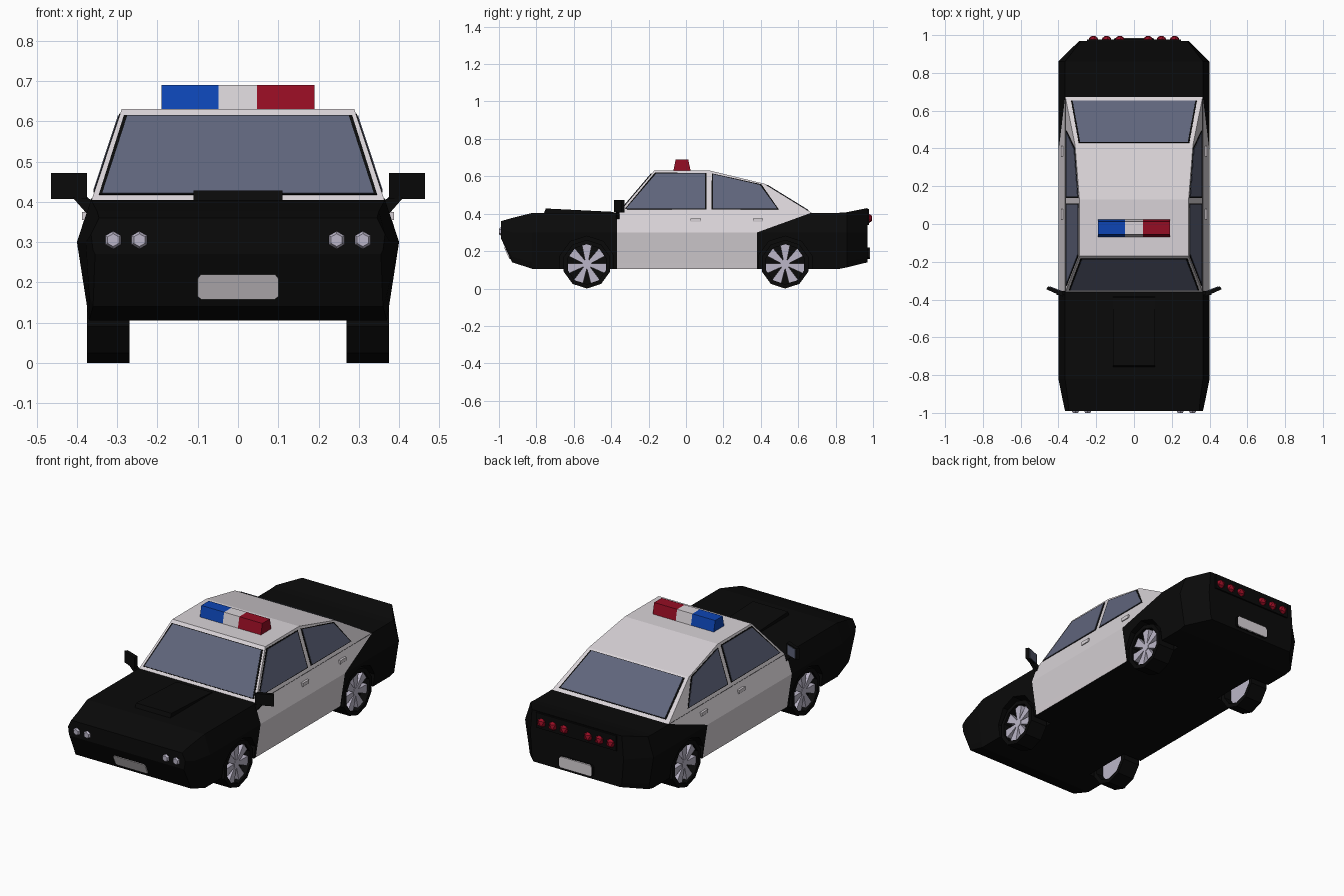
import bpy, bmesh, math
from mathutils import Vector, Matrix

if "Cube" in bpy.data.objects:
    bpy.data.objects.remove(bpy.data.objects["Cube"])


def material(name, rgb):
    m = bpy.data.materials.new(name)
    m.diffuse_color = (*rgb, 1)
    m.use_nodes = True
    m.node_tree.nodes["Principled BSDF"].inputs["Base Color"].default_value = m.diffuse_color
    return m


BLACK = material("black paint", (0.003, 0.003, 0.003))
WHITE = material("white paint", (0.69, 0.65, 0.68))
GLASS = material("tinted glass", (0.115, 0.13, 0.2))
METAL = material("pale metal", (0.5, 0.47, 0.58))
RED = material("red lamp", (0.3, 0.004, 0.017))
BLUE = material("blue lamp", (0.004, 0.06, 0.46))


def finish(name, bm, *mats):
    bmesh.ops.recalc_face_normals(bm, faces=bm.faces)
    me = bpy.data.meshes.new(name)
    bm.to_mesh(me)
    bm.free()
    for m in mats:
        me.materials.append(m)
    ob = bpy.data.objects.new(name, me)
    bpy.context.collection.objects.link(ob)
    return ob


def slab(name, pts, offset, mat, shape=None):
    """Polygon pushed along an offset; shape may then move each vertex."""
    bm = bmesh.new()
    face = bm.faces.new([bm.verts.new(p) for p in pts])
    ext = bmesh.ops.extrude_face_region(bm, geom=[face], use_keep_orig=True)
    for v in ext["geom"]:
        if isinstance(v, bmesh.types.BMVert):
            v.co += Vector(offset)
    if shape:
        for v in bm.verts:
            shape(v)
    return finish(name, bm, mat)


def box(name, lo, hi, mat):
    (x0, y0, z0), (x1, y1, z1) = lo, hi
    return slab(name, [(x0, y0, z0), (x1, y0, z0), (x1, y1, z0), (x0, y1, z0)],
                (0, 0, z1 - z0), mat)


def disc(x, y, z, r, n):
    return [(x, y + r * math.sin(2 * math.pi * i / n), z - r * math.cos(2 * math.pi * i / n))
            for i in range(n)]


# Lower body: stations (y, four heights, four half widths) lofted front to back
Z, W = (0.105, 0.14, 0.30, 0.405), (0.37, 0.375, 0.40, 0.365)
stations = [
    (-0.99, (0.27, 0.28, 0.32, 0.36), (0.355, 0.36, 0.365, 0.345)),
    (-0.93, (0.14, 0.17, 0.30, 0.377), (0.36, 0.37, 0.378, 0.35)),
    (-0.82, Z, W), (-0.37, Z, W), (0.38, Z, W), (0.67, Z, W), (0.82, Z, W),
    (0.86, (0.113, 0.145, 0.30, 0.408), W),
    (0.97, (0.14, 0.165, 0.30, 0.43), (0.27, 0.28, 0.29, 0.28)),
]
bm = bmesh.new()
rings = []
for y, zs, ws in stations:
    half = list(zip(ws, zs))
    ring = half + [(-x, z) for x, z in reversed(half)]
    rings.append([bm.verts.new((x, y, z)) for x, z in ring])
for s, (a, b) in enumerate(zip(rings, rings[1:])):
    for i in range(8):
        j = (i + 1) % 8
        if stations[s][0] == 0.38 and i in (2, 4):  # slanted paint edge
            tris = [(a[2], a[3], b[3]), (a[2], b[3], b[2])] if i == 2 else \
                   [(a[5], a[4], b[4]), (a[5], b[4], b[5])]
            for t in tris:
                bm.faces.new(t)
        else:
            bm.faces.new((a[i], a[j], b[j], b[i]))
bm.faces.new(rings[0])
bm.faces.new(rings[-1])
bmesh.ops.recalc_face_normals(bm, faces=bm.faces)
for f in bm.faces:  # white doors between the wheels
    c = f.calc_center_median()
    door = -0.37 < c.y < 0.38 or (0.38 < c.y < 0.67 and c.z > 0.35)
    f.material_index = int(door and abs(f.normal.x) > 0.5)
body = finish("body", bm, BLACK, WHITE)

# Wheels and wheel arches
for s, side in ((-1, "left"), (1, "right")):
    for y, end in ((-0.53, "front"), (0.53, "rear")):
        tag = f"{end}_{side}"
        cutter = slab("arch_cutter_" + tag, disc(s * 0.255, y, 0.13, 0.15, 10),
                      (s * 0.2, 0, 0), BLACK)
        cutter.hide_render = True
        cutter.hide_viewport = False
        cutter.display_type = 'WIRE'
        mod = body.modifiers.new("arch_" + tag, 'BOOLEAN')
        mod.operation, mod.solver, mod.object = 'DIFFERENCE', 'EXACT', cutter

        bm = bmesh.new()
        vs = [bm.verts.new((s * x, y, 0.13 - r)) for x, r in
              ((0.27, 0.107), (0.27, 0.13), (0.375, 0.13), (0.375, 0.107))]
        es = [bm.edges.new((vs[i], vs[(i + 1) % 4])) for i in range(4)]
        bmesh.ops.spin(bm, geom=vs + es, cent=(0, y, 0.13), axis=(1, 0, 0),
                       angle=2 * math.pi, steps=10, use_merge=True)
        bmesh.ops.remove_doubles(bm, verts=bm.verts, dist=1e-5)
        finish("tyre_" + tag, bm, BLACK)
        slab("wheel_back_" + tag, disc(s * 0.325, y, 0.13, 0.108, 10), (s * 0.006, 0, 0), BLACK)
        slab("wheel_inner_" + tag, disc(s * 0.315, y, 0.13, 0.108, 10), (s * 0.009, 0, 0), METAL)
        slab("hub_" + tag, disc(s * 0.33, y, 0.13, 0.025, 7), (s * 0.035, 0, 0), METAL)
        for k in range(7):
            a = 2 * math.pi * k / 7
            pts = [(s * 0.335, y + r * math.sin(a) + w * math.cos(a),
                    0.13 + r * math.cos(a) - w * math.sin(a))
                   for r, w in ((0.012, -0.008), (0.107, -0.027), (0.107, 0.027), (0.012, 0.008))]
            slab(f"spoke_{tag}_{k}", pts, (s * 0.027, 0, 0), METAL)


# Cabin: side profile pushed across, leaning in with height
def cab_x(z):
    return 0.365 - (z - 0.40) * 0.33


def lean(v):
    v.co.x *= cab_x(v.co.z)


profile = [(-0.365, 0.40), (-0.17, 0.63), (0.13, 0.63), (0.42, 0.56), (0.68, 0.40)]
slab("cabin", [(-1, y, z) for y, z in profile], (2, 0, 0), WHITE, lean)


# Windows: glass plate over a slightly larger dark seal
def window(name, pts, normal):
    n = Vector(normal).normalized()
    pts = [Vector(p) for p in pts]
    mid = sum(pts, Vector()) / len(pts)
    grown = [p + (p - mid).normalized() * 0.009 for p in pts]
    slab(name + "_seal", [p - n * 0.003 for p in grown], n * 0.005, BLACK)
    slab(name + "_glass", [p - n * 0.003 for p in pts], n * 0.007, GLASS)


def front_y(z):
    return -0.365 + (z - 0.40) * 0.195 / 0.23


def back_y(z):
    return 0.68 - (z - 0.40) * 0.26 / 0.16


window("windscreen", [(x, front_y(z), z) for x, z in
                      ((-0.337, 0.42), (0.337, 0.42), (0.275, 0.612), (-0.275, 0.612))],
       (0, -0.23, 0.195))
window("rear_window", [(x, back_y(z), z) for x, z in
                       ((-0.325, 0.418), (0.325, 0.418), (0.285, 0.552), (-0.285, 0.552))],
       (0, 0.16, 0.26))
side_panes = {
    "front": [(-0.32, 0.427), (-0.16, 0.613), (0.102, 0.613), (0.102, 0.427)],
    "rear": [(0.145, 0.427), (0.145, 0.61), (0.395, 0.553), (0.487, 0.427)],
}
for s, side in ((-1, "left"), (1, "right")):
    for end, pane in side_panes.items():
        window(f"{end}_{side}_window", [(s * cab_x(z), y, z) for y, z in pane], (s, 0, 0.33))
    # Door handles
    for end, y in (("front", 0.025), ("rear", 0.357)):
        box(f"{end}_{side}_handle", (s * 0.365, y, 0.355), (s * 0.387, y + 0.055, 0.375), WHITE)
    # Door mirrors: arm, swept housing and its glass
    slab(f"{side}_mirror_arm", [(s * 0.36, -0.375, 0.40), (s * 0.375, -0.375, 0.37),
                                (s * 0.41, -0.375, 0.41), (s * 0.385, -0.375, 0.42)],
         (0, 0.02, 0), BLACK)
    slab(f"{side}_mirror", [(s * 0.375, -0.385, 0.407), (s * 0.465, -0.345, 0.407),
                            (s * 0.455, -0.33, 0.407), (s * 0.375, -0.36, 0.407)],
         (0, 0, 0.065), BLACK)
    slab(f"{side}_mirror_glass", [(s * 0.384, -0.3565, 0.413), (s * 0.448, -0.3325, 0.413),
                                  (s * 0.448, -0.3325, 0.466), (s * 0.384, -0.3565, 0.466)],
         (-s * 0.001, 0.003, 0), GLASS)
    # Headlamps: faceted hexagonal domes
    for k, x in enumerate((0.245, 0.31)):
        bm = bmesh.new()
        bmesh.ops.create_cone(bm, cap_ends=True, segments=6, radius1=0.034, radius2=0.016,
                              depth=0.03, matrix=Matrix.Translation((s * x, -0.985, 0.305))
                              @ Matrix.Rotation(math.pi / 2, 4, 'X'))
        finish(f"{side}_headlamp_{k}", bm, METAL)
    # Tail lamps: small low-poly balls
    for k, x in enumerate((0.075, 0.145, 0.215)):
        bm = bmesh.new()
        bmesh.ops.create_icosphere(bm, subdivisions=1, radius=0.03,
                                   matrix=Matrix.Translation((s * x, 0.97, 0.375)))
        finish(f"{side}_tail_lamp_{k}", bm, RED)

# Hood scoop
slab("hood_scoop", [(-0.11, -0.76, 0.40), (-0.11, -0.75, 0.428), (-0.11, -0.39, 0.41),
                    (-0.11, -0.38, 0.40)], (0.22, 0, 0), BLACK)

# Tail lamp panel
box("tail_panel", (-0.25, 0.95, 0.34), (0.25, 0.978, 0.425), BLACK)

# Number plates with clipped corners
outline = [(-0.1, 0.165), (-0.092, 0.158), (0.092, 0.158), (0.1, 0.165),
           (0.1, 0.21), (0.092, 0.22), (-0.092, 0.22), (-0.1, 0.21)]
slab("front_plate", [(x, -0.93 - (z - 0.14) * 0.06 / 0.13 - 0.006, z) for x, z in outline],
     (0, 0.008, 0), WHITE)
slab("rear_plate_holder", [(x * 1.06, 0.96, z) for x, z in outline], (0, 0.021, 0), BLACK)
slab("rear_plate", [(x, 0.978, z) for x, z in outline], (0, 0.007, 0), WHITE)

# Roof light bar
for name, x0, x1, mat in (("blue_beacon", -0.19, -0.048, BLUE), ("beacon_centre", -0.048, 0.047, WHITE),
                          ("red_beacon", 0.047, 0.19, RED)):
    slab(name, [(x0, -0.068, 0.628), (x0, 0.025, 0.628), (x0, 0.012, 0.69), (x0, -0.055, 0.69)],
         (x1 - x0, 0, 0), mat)
